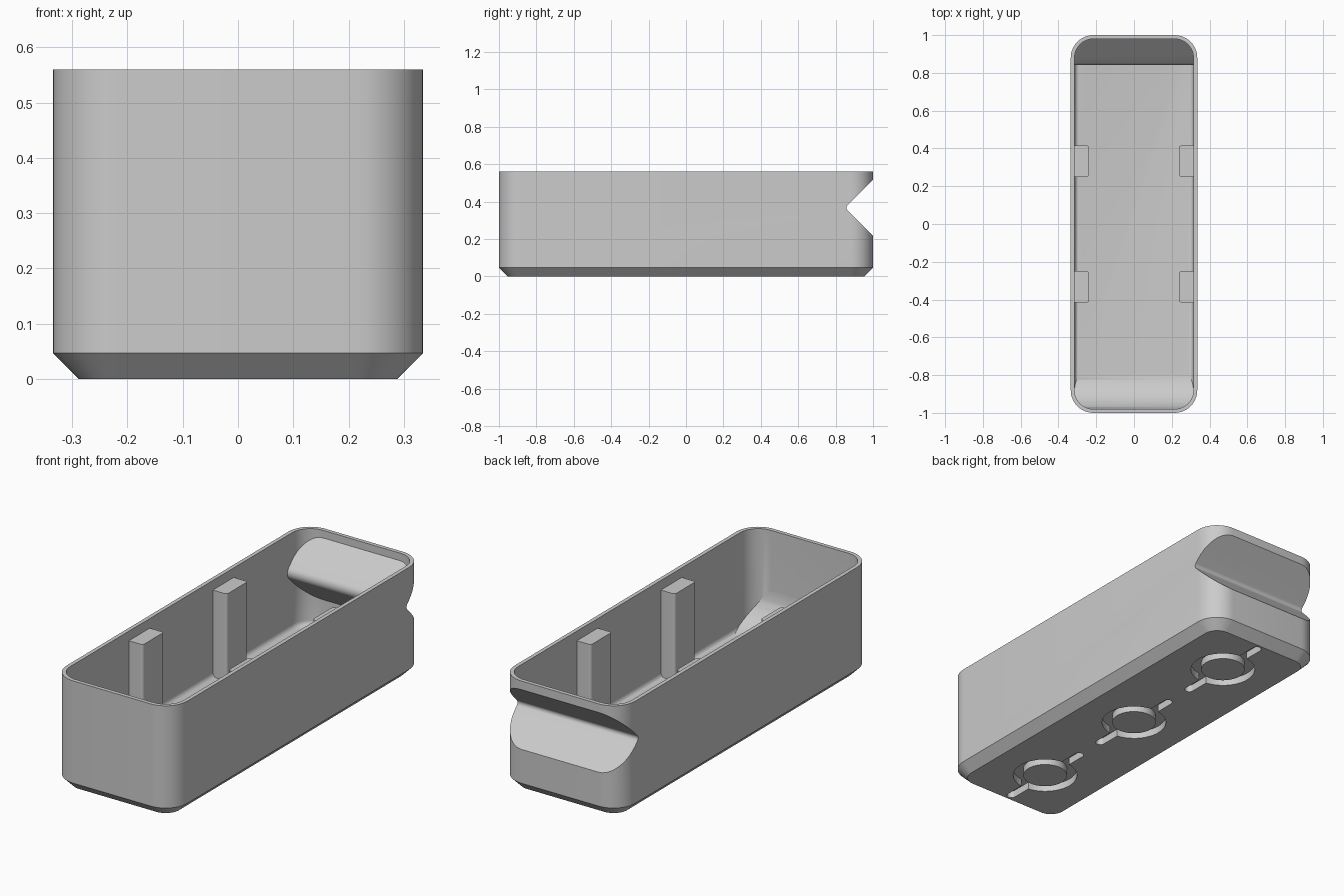
import bpy, bmesh
from math import sin, cos, pi, radians

cube = bpy.data.objects.get("Cube")
if cube:
    bpy.data.objects.remove(cube, do_unlink=True)

grey = bpy.data.materials.new("light grey plastic")
grey.use_nodes = True
colour = (0.6, 0.6, 0.6, 1)
grey.diffuse_color = colour
grey.node_tree.nodes["Principled BSDF"].inputs["Base Color"].default_value = colour


def arc(cx, cy, r, start, end, steps=10):
    angles = [radians(start + (end - start) * i / steps) for i in range(steps + 1)]
    return [(cx + r * cos(a), cy + r * sin(a)) for a in angles]


def rounded_rect(hx, hy, r, z, cx=0, cy=0):
    pts = []
    for i, (sx, sy) in enumerate([(1, 1), (-1, 1), (-1, -1), (1, -1)]):
        pts += arc(cx + sx * (hx - r), cy + sy * (hy - r), r, 90 * i, 90 * i + 90)
    return [(x, y, z) for x, y in pts]


def disc(r, cy, z):
    return [(x, y, z) for x, y in arc(0, cy, r, 0, 360, 48)[:-1]]


def loft(name, loops):
    """Solid through matching closed loops, capped at both ends."""
    bm = bmesh.new()
    rings = [[bm.verts.new(p) for p in loop] for loop in loops]
    n = len(rings[0])
    for a, b in zip(rings, rings[1:]):
        for i in range(n):
            j = (i + 1) % n
            bm.faces.new((a[i], a[j], b[j], b[i]))
    bm.faces.new(rings[0][::-1])
    bm.faces.new(rings[-1])
    bmesh.ops.recalc_face_normals(bm, faces=bm.faces)
    mesh = bpy.data.meshes.new(name)
    bm.to_mesh(mesh)
    bm.free()
    mesh.materials.append(grey)
    obj = bpy.data.objects.new(name, mesh)
    bpy.context.collection.objects.link(obj)
    return obj


def side_prism(name, profile):
    """Extrude a (y, z) profile across the full width."""
    return loft(name, [[(x, y, z) for y, z in profile] for x in (-0.5, 0.5)])


def activate(obj):
    bpy.ops.object.select_all(action="DESELECT")
    obj.select_set(True)
    bpy.context.view_layer.objects.active = obj


def cut(target, cutter):
    mod = target.modifiers.new("cut", "BOOLEAN")
    mod.operation = "DIFFERENCE"
    mod.solver = "EXACT"
    mod.object = cutter
    activate(target)
    bpy.ops.object.modifier_apply(modifier=mod.name)
    bpy.data.objects.remove(cutter, do_unlink=True)


def rounded_vee(tip, r, mid=0.367, back=1.2):
    """Sideways 45 degree wedge with a rounded tip."""
    cy = tip + r * 2 ** 0.5
    reach = back - tip
    return arc(cy, mid, r, 135, 225) + [(back, mid - reach), (back, mid + reach)]


HX, HY, TOP, WALL, FLOOR = 0.335, 1.0, 0.56, 0.02, 0.075
R, CHAMFER, FILLET = 0.12, 0.047, 0.025

# Outer shell with chamfered foot
bin_body = loft("bin_body", [
    rounded_rect(HX - CHAMFER, HY - CHAMFER, R - CHAMFER, 0),
    rounded_rect(HX, HY, R, CHAMFER),
    rounded_rect(HX, HY, R, TOP)])

# Inner cavity with a small fillet around the floor
loops = []
for i in range(7):
    a = pi / 2 * i / 6
    inset = WALL + FILLET * (1 - sin(a))
    loops.append(rounded_rect(HX - inset, HY - inset, R - inset,
                              FLOOR + FILLET * (1 - cos(a))))
loops.append(rounded_rect(HX - WALL, HY - WALL, R - WALL, TOP + 0.1))
cavity = loft("cavity", loops)

# Curved scoop at the front and inward ridge at the back
scoop = arc(-0.781, 0.274, 0.2, 180, 270, 14) + [(-0.781, -0.1), (-1.2, -0.1), (-1.2, 0.274)]
cut(cavity, side_prism("scoop", scoop))
cut(cavity, side_prism("ridge", rounded_vee(0.825, 0.04)))
cut(bin_body, cavity)

# Finger groove across the back
cut(bin_body, side_prism("finger_groove", rounded_vee(0.85, 0.02)))

# Three ring recesses with end slots under the base
DEPTH = 0.037
for cy in (-0.667, 0, 0.667):
    ring = loft("ring", [disc(0.154, cy, -0.05), disc(0.154, cy, DEPTH)])
    cut(ring, loft("ring_core", [disc(0.105, cy, -0.1), disc(0.105, cy, 0.1)]))
    cut(bin_body, ring)
    for side in (-1, 1):
        slot = [rounded_rect(0.022, 0.075, 0.0215, z, 0, cy + side * 0.2)
                for z in (-0.05, DEPTH)]
        cut(bin_body, loft("slot", slot))

# Upright ribs on both long walls
parts = [bin_body]
for side, side_name in ((1, "left"), (-1, "right")):
    for end, end_name in ((-1, "front"), (1, "back")):
        rib = [rounded_rect(0.044, 0.083, 0.015, z, side * 0.281, end * 0.333)
               for z in (FLOOR - 0.01, 0.512)]
        parts.append(loft(f"{end_name}_{side_name}_rib", rib))

for obj in parts:
    activate(obj)
    bpy.ops.object.shade_smooth_by_angle(angle=radians(30))
